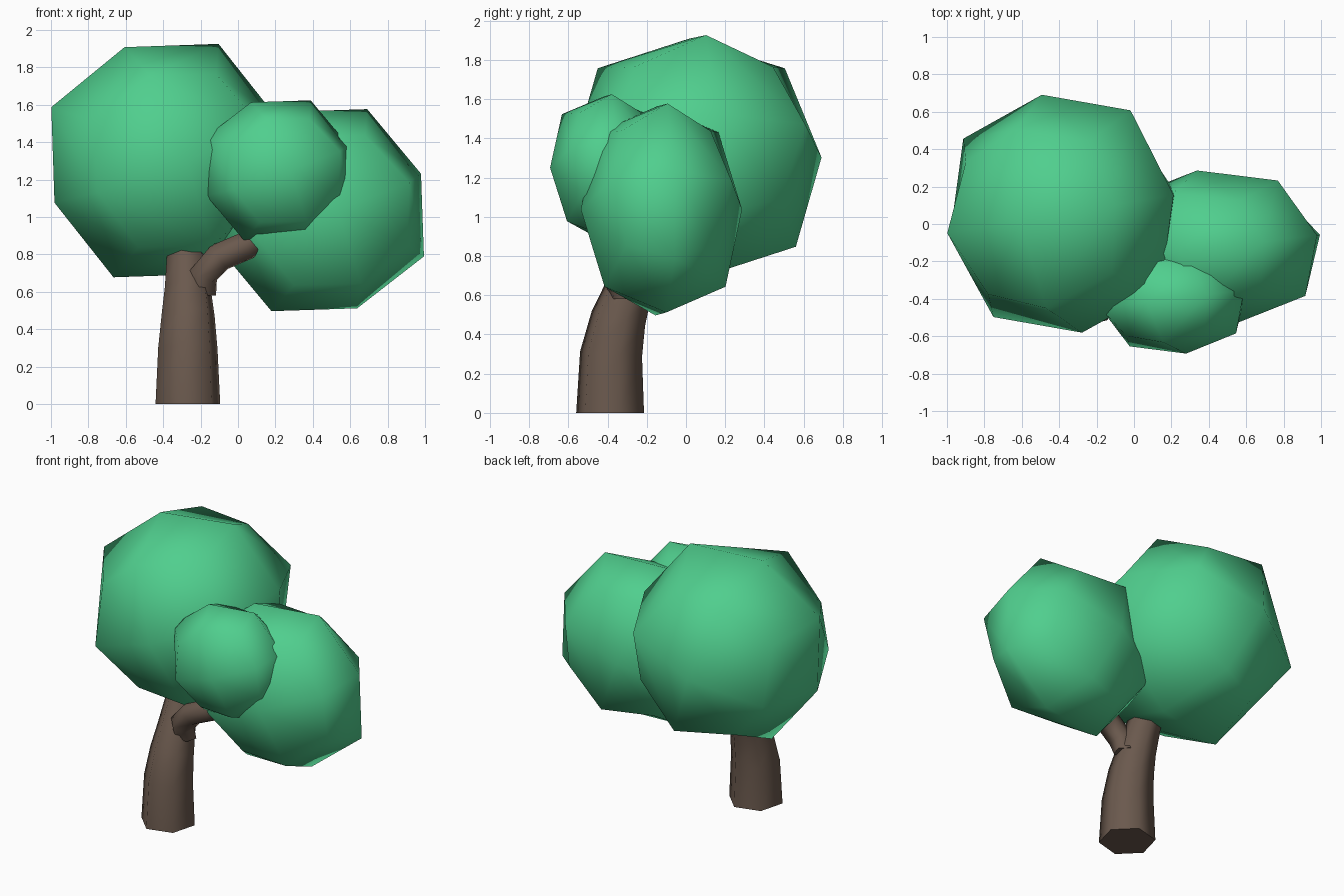
import bpy, bmesh, math
from mathutils import Matrix, Vector, Euler

if "Cube" in bpy.data.objects:
    bpy.data.objects.remove(bpy.data.objects["Cube"])


def material(name, rgb):
    m = bpy.data.materials.new(name)
    m.diffuse_color = (*rgb, 1)
    m.use_nodes = True
    m.node_tree.nodes["Principled BSDF"].inputs["Base Color"].default_value = m.diffuse_color
    return m


leaf = material("leaf_green", (0.08, 0.62, 0.27))
bark = material("bark_brown", (0.145, 0.1, 0.075))


def finish(name, bm, mat):
    bmesh.ops.recalc_face_normals(bm, faces=bm.faces)
    for f in bm.faces:
        f.smooth = len(f.verts) == 4
    me = bpy.data.meshes.new(name)
    bm.to_mesh(me)
    bm.free()
    me.materials.append(mat)
    ob = bpy.data.objects.new(name, me)
    bpy.context.collection.objects.link(ob)
    return ob


# Leaf clump: tilted cube, stretched, then subdivided once into a rounded ball
TILT = Euler((0, math.radians(-20.4), math.radians(9.6))).to_matrix().to_4x4()


def leaf_clump(name, center, half):
    bm = bmesh.new()
    mat = Matrix.Translation(center) @ Matrix.Diagonal((*half, 1)) @ TILT
    bmesh.ops.create_cube(bm, size=2, matrix=mat)
    ob = finish(name, bm, leaf)
    sub = ob.modifiers.new("round", 'SUBSURF')
    sub.levels = sub.render_levels = 1
    sub.use_limit_surface = False


# Tapered six-sided limb along a path of (x, y, z, radius)
def limb(name, path, sides=6, turn=math.radians(15)):
    bm = bmesh.new()
    pts = [Vector(p[:3]) for p in path]
    rings = []
    for i, p in enumerate(pts):
        if i == 0:
            d = Vector((0, 0, 1))
        else:
            d = pts[min(i + 1, len(pts) - 1)] - pts[i - 1]
        q = Vector((0, 0, 1)).rotation_difference(d)
        ring = []
        for k in range(sides):
            a = turn + math.tau * k / sides
            v = Vector((math.cos(a), math.sin(a), 0)) * path[i][3]
            ring.append(bm.verts.new(p + q @ v))
        rings.append(ring)
    for a, b in zip(rings, rings[1:]):
        for k in range(sides):
            n = (k + 1) % sides
            bm.faces.new((a[k], a[n], b[n], b[k]))
    bm.faces.new(rings[0][::-1])
    bm.faces.new(rings[-1])
    return finish(name, bm, bark)


# Crown
leaf_clump("large_leaf_clump", (-0.385, 0.055, 1.302), (0.645, 0.645, 0.647))
leaf_clump("side_leaf_clump", (0.435, -0.125, 1.037), (0.588, 0.417, 0.56))
leaf_clump("front_leaf_clump", (0.21, -0.40, 1.25), (0.41, 0.297, 0.388))

# Trunk and branch
limb("trunk", [(-0.268, -0.387, 0, 0.179), (-0.268, -0.382, 0.3, 0.164),
               (-0.266, -0.345, 0.48, 0.146), (-0.268, -0.295, 0.62, 0.127),
               (-0.275, -0.22, 0.8, 0.108), (-0.28, -0.12, 1.0, 0.09)])
limb("branch", [(-0.19, -0.31, 0.58, 0.075), (-0.185, -0.345, 0.69, 0.08),
                (-0.1, -0.36, 0.785, 0.08), (0.04, -0.36, 0.845, 0.077),
                (0.18, -0.34, 0.93, 0.07)])
